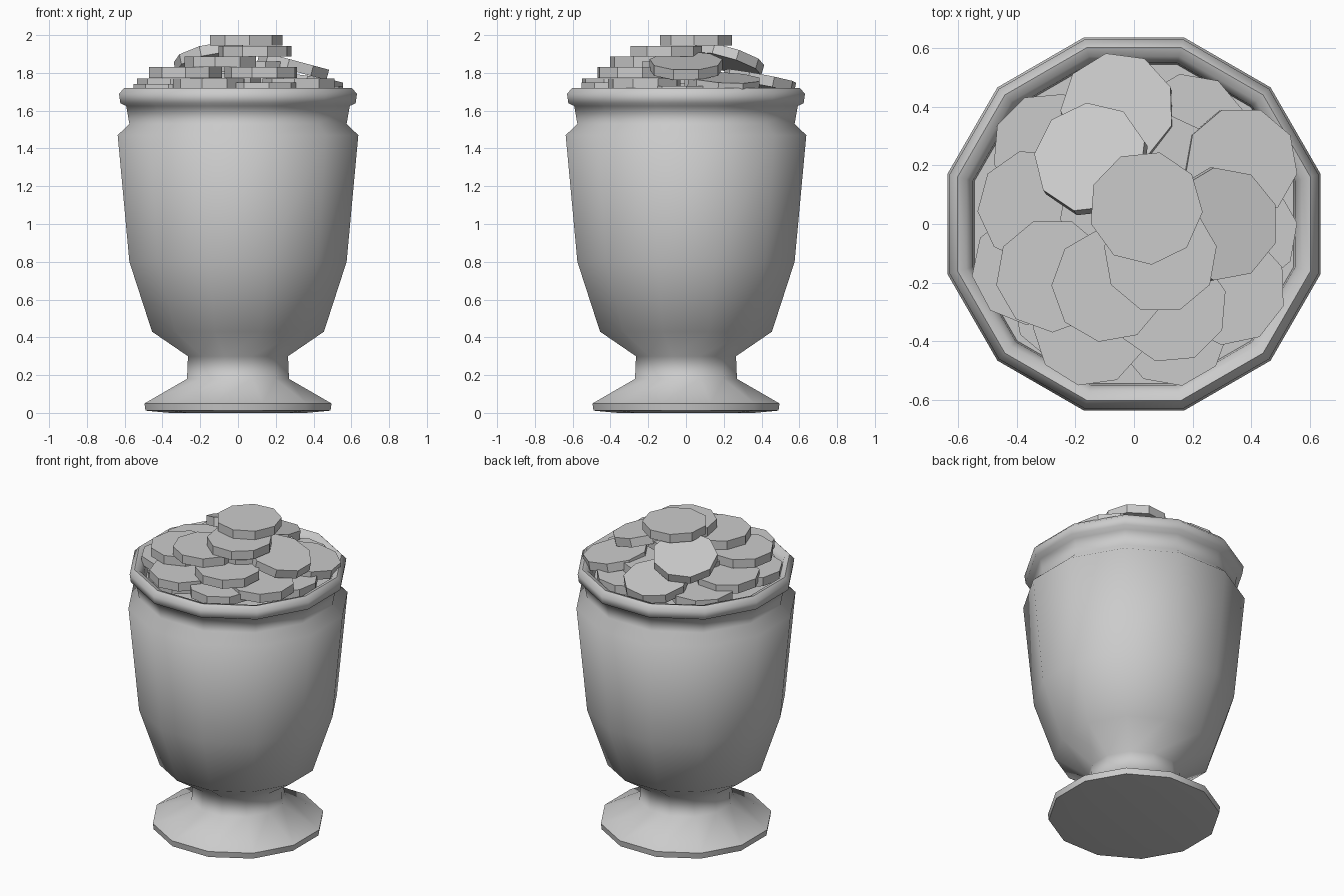
import bpy, bmesh, math
from mathutils import Vector, Matrix

cube = bpy.data.objects.get("Cube")
if cube:
    bpy.data.objects.remove(cube, do_unlink=True)

GREY = (0.6, 0.6, 0.6, 1.0)
mat = bpy.data.materials.new("grey stone")
mat.use_nodes = True
mat.diffuse_color = GREY
bsdf = next(n for n in mat.node_tree.nodes if n.type == 'BSDF_PRINCIPLED')
bsdf.inputs["Base Color"].default_value = GREY

SIDES = 12
COIN_R, COIN_T = 0.195, 0.056


def add_object(name, bm):
    bmesh.ops.recalc_face_normals(bm, faces=bm.faces)
    mesh = bpy.data.meshes.new(name)
    bm.to_mesh(mesh)
    bm.free()
    mesh.materials.append(mat)
    obj = bpy.data.objects.new(name, mesh)
    bpy.context.collection.objects.link(obj)
    return obj


def lathe(name, profile):
    """Turn a (half width, height) profile into a twelve-sided closed solid."""
    bm = bmesh.new()
    rings = []
    for width, z in profile:
        r = width / math.cos(math.pi / SIDES)
        rings.append([bm.verts.new((r * math.cos((i + 0.5) * math.tau / SIDES),
                                    r * math.sin((i + 0.5) * math.tau / SIDES), z))
                      for i in range(SIDES)])
    for low, high in zip(rings, rings[1:]):
        for i in range(SIDES):
            j = (i + 1) % SIDES
            bm.faces.new((low[i], low[j], high[j], high[i]))
    bm.faces.new(rings[0][::-1])
    bm.faces.new(rings[-1])
    obj = add_object(name, bm)
    bpy.ops.object.select_all(action='DESELECT')
    obj.select_set(True)
    bpy.context.view_layer.objects.active = obj
    bpy.ops.object.shade_smooth_by_angle(angle=math.radians(62))
    return obj


def coin(name, x, y, top, turn=0, tilt=0, fall=0):
    """Nine-sided coin; tilt leans it down towards the compass angle fall."""
    bm = bmesh.new()
    bmesh.ops.create_cone(bm, cap_ends=True, segments=9, radius1=COIN_R,
                          radius2=COIN_R, depth=COIN_T)
    f = math.radians(fall)
    axis = Vector((-math.sin(f), math.cos(f), 0))
    bm.transform(Matrix.Translation((x, y, top - COIN_T / 2))
                 @ Matrix.Rotation(math.radians(tilt), 4, axis)
                 @ Matrix.Rotation(math.radians(turn), 4, 'Z'))
    add_object(name, bm)


# Urn: foot, stem, bowl, shoulder, rolled rim, then the shallow inside
lathe("urn", [
    (0.36, 0.0), (0.49, 0.012), (0.495, 0.05), (0.27, 0.18), (0.265, 0.30),
    (0.455, 0.43), (0.575, 0.80), (0.637, 1.47), (0.575, 1.53), (0.592, 1.625),
    (0.623, 1.64), (0.63, 1.69), (0.602, 1.72), (0.572, 1.71), (0.55, 1.67),
    (0.545, 1.60),
])

# Coins lying flat: x, y, top height, turn
flat = [
    (0.04, 0.055, 2.0, -14), (0.09, -0.11, 1.943, 0),
    (-0.087, -0.21, 1.887, 10), (-0.278, -0.175, 1.83, 20),
    (0.124, -0.28, 1.83, 5), (-0.34, 0.06, 1.77, 15),
    (-0.15, -0.36, 1.77, 8), (0.13, -0.36, 1.75, 30),
    (0.325, -0.22, 1.77, 12), (0.365, -0.03, 1.73, 0),
    (-0.29, 0.255, 1.73, 25), (-0.36, -0.15, 1.74, 18),
    (-0.22, -0.28, 1.70, 0), (0.19, 0.32, 1.72, 10),
    (0.1, 0.18, 1.78, 35), (0.0, 0.0, 1.72, 0),
    (0.08, -0.05, 1.86, 0), (-0.06, 0.05, 1.80, 20),
]
for n, spec in enumerate(flat, 1):
    coin(f"flat_coin_{n}", *spec)

# Coins sliding down the heap: x, y, top height, turn, tilt, fall
leaning = [
    (-0.145, 0.22, 1.90, 5, 20, 125), (0.298, 0.0, 1.865, 10, 15, 0),
    (0.363, 0.205, 1.775, 20, 9, 20), (-0.055, 0.39, 1.785, 12, 11, 105),
]
for n, spec in enumerate(leaning, 1):
    coin(f"leaning_coin_{n}", *spec)
